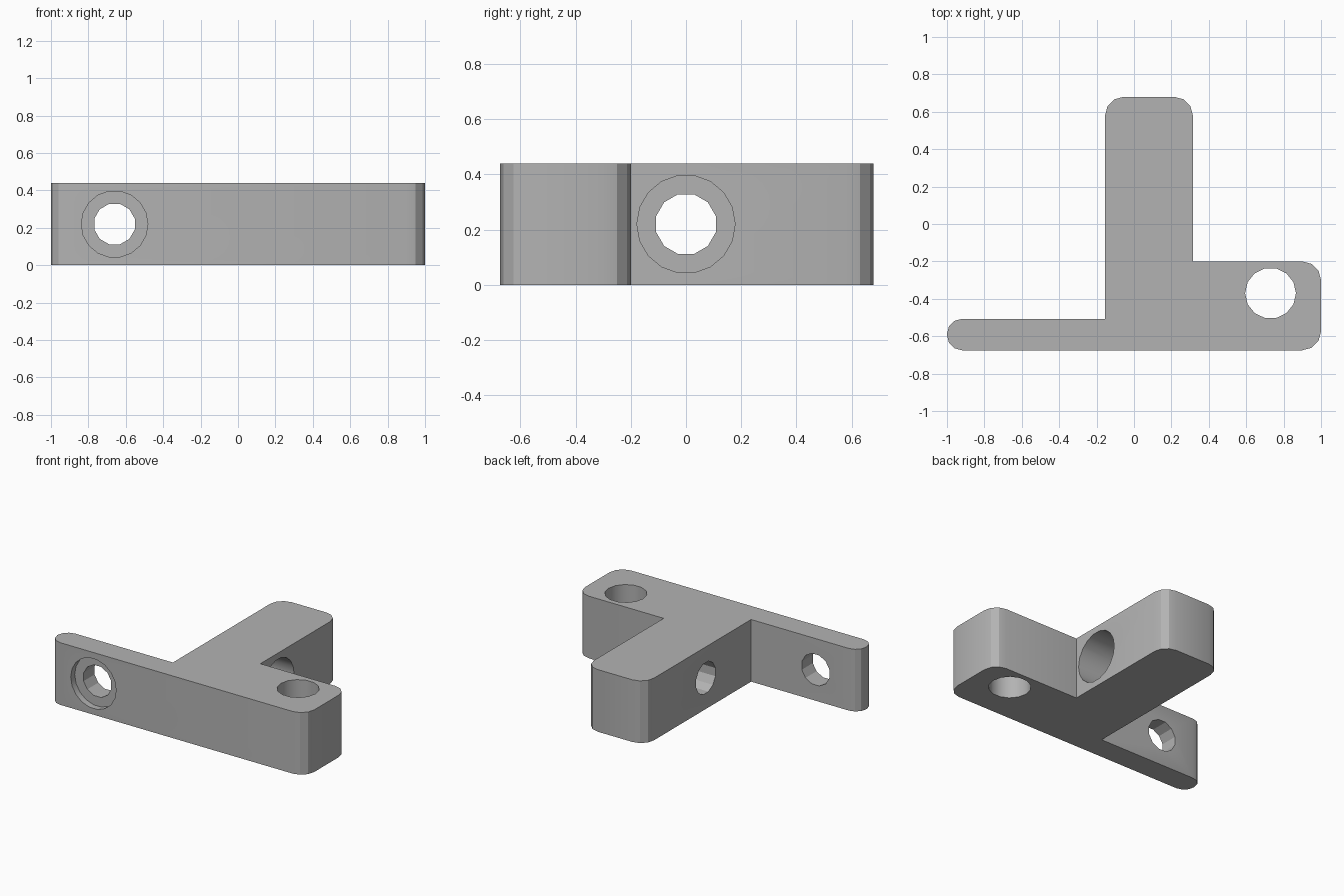
import bpy, bmesh
from math import radians, pi, sin, cos
from mathutils import Vector, Matrix

old = bpy.data.objects.get("Cube")
if old:
    bpy.data.objects.remove(old, do_unlink=True)

HEIGHT = 0.44
MID = HEIGHT / 2

grey = bpy.data.materials.new("plain_grey")
grey.use_nodes = True
colour = (0.45, 0.45, 0.45, 1)
grey.diffuse_color = colour
grey.node_tree.nodes["Principled BSDF"].inputs["Base Color"].default_value = colour


def finish(name, bm):
    bmesh.ops.recalc_face_normals(bm, faces=bm.faces)
    mesh = bpy.data.meshes.new(name)
    bm.to_mesh(mesh)
    bm.free()
    mesh.materials.append(grey)
    obj = bpy.data.objects.new(name, mesh)
    bpy.context.collection.objects.link(obj)
    return obj


def rounded(corners, steps=3):
    """Outline whose corners (x, y, radius) are rounded off."""
    points = []
    for i, (x, y, r) in enumerate(corners):
        p = Vector((x, y, 0))
        if not r:
            points.append(p)
            continue
        before = (Vector((*corners[i - 1][:2], 0)) - p).normalized()
        after = (Vector((*corners[(i + 1) % len(corners)][:2], 0)) - p).normalized()
        centre = p + (before + after) * r
        for k in range(steps + 1):
            a = pi / 2 * k / steps
            points.append(centre - after * r * cos(a) - before * r * sin(a))
    return points


def cylinder(name, centre, radius, length, axis, sides):
    bm = bmesh.new()
    turn = Vector(axis).to_track_quat("Z", "Y").to_matrix().to_4x4()
    spin = Matrix.Rotation(pi / sides, 4, "Z")
    bmesh.ops.create_cone(bm, cap_ends=True, segments=sides, radius1=radius,
                          radius2=radius, depth=length,
                          matrix=Matrix.Translation(centre) @ turn @ spin)
    return finish(name, bm)


# Bracket body: thin arm, thick arm and stem as one extruded outline
outline = rounded([
    (-1, -0.675, 0.08), (1, -0.675, 0.1), (1, -0.2, 0.1), (0.315, -0.2, 0),
    (0.315, 0.68, 0.1), (-0.155, 0.68, 0.1), (-0.155, -0.507, 0), (-1, -0.507, 0.08),
])
bm = bmesh.new()
base = bm.faces.new([bm.verts.new(p) for p in outline])
top = bmesh.ops.extrude_face_region(bm, geom=[base])["geom"]
bmesh.ops.translate(bm, vec=(0, 0, HEIGHT),
                    verts=[v for v in top if isinstance(v, bmesh.types.BMVert)])
body = finish("bracket", bm)

# Screw holes and their counterbores
X, Y, Z = (1, 0, 0), (0, 1, 0), (0, 0, 1)
cutters = [
    cylinder("arm_hole", (-0.66, -0.6, MID), 0.112, 0.6, Y, 12),
    cylinder("arm_counterbore", (-0.66, -0.73, MID), 0.178, 0.2, Y, 18),
    cylinder("stem_hole", (0.1, 0, MID), 0.112, 1, X, 12),
    cylinder("stem_counterbore", (0.235, 0, MID), 0.178, 0.4, X, 18),
    cylinder("upright_hole", (0.73, -0.37, MID), 0.136, 1, Z, 14),
]
for cutter in cutters:
    cutter.hide_render = True
    cut = body.modifiers.new(cutter.name, "BOOLEAN")
    cut.operation = "DIFFERENCE"
    cut.solver = "EXACT"
    cut.object = cutter

# Bake the cuts and drop the cutters
bpy.context.view_layer.update()
depsgraph = bpy.context.evaluated_depsgraph_get()
result = bpy.data.meshes.new_from_object(body.evaluated_get(depsgraph))
body.modifiers.clear()
body.data = result
for cutter in cutters:
    bpy.data.objects.remove(cutter, do_unlink=True)

bpy.ops.object.select_all(action="DESELECT")
body.select_set(True)
bpy.context.view_layer.objects.active = body
bpy.ops.object.shade_smooth_by_angle(angle=radians(28))
